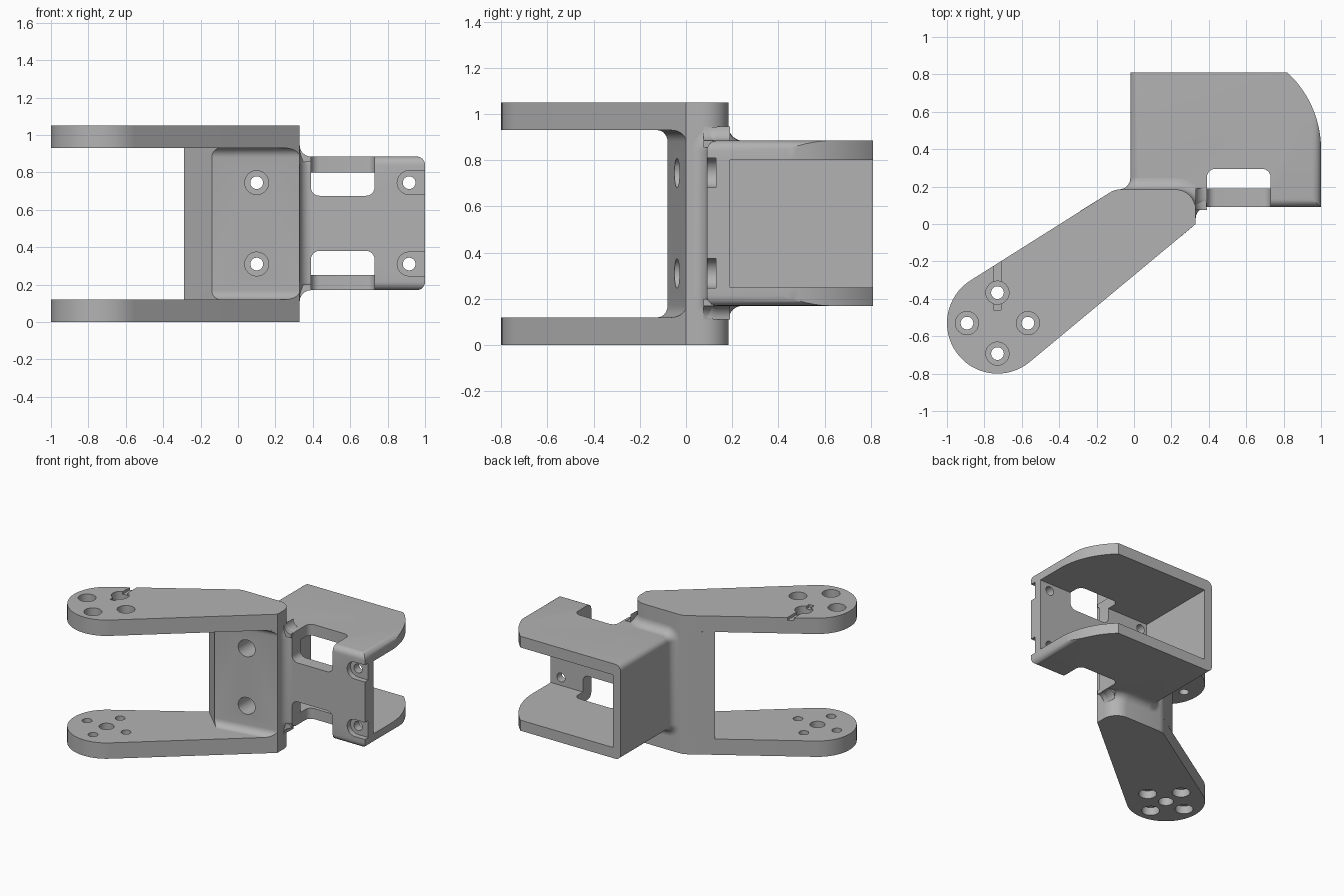
import bpy, bmesh
from math import sin, cos, pi, radians, sqrt
from mathutils import Vector

if "Cube" in bpy.data.objects:
    bpy.data.objects.remove(bpy.data.objects["Cube"])

grey = bpy.data.materials.new("light_grey")
grey.use_nodes = True
colour = (0.45, 0.45, 0.45, 1)
grey.diffuse_color = colour
grey.node_tree.nodes["Principled BSDF"].inputs["Base Color"].default_value = colour

TOP = 1.05       # overall height
ARM = 0.12       # arm thickness
COVE = 0.06      # fillet between fork and box
BOX_LOW, BOX_HIGH = 0.17, 0.885


def finish(name, bm):
    bmesh.ops.recalc_face_normals(bm, faces=bm.faces)
    mesh = bpy.data.meshes.new(name)
    bm.to_mesh(mesh)
    bm.free()
    mesh.materials.append(grey)
    ob = bpy.data.objects.new(name, mesh)
    bpy.context.collection.objects.link(ob)
    return ob


def loft(name, rings):
    bm = bmesh.new()
    loops = [[bm.verts.new(p) for p in ring] for ring in rings]
    n = len(loops[0])
    for a, b in zip(loops, loops[1:]):
        for i in range(n):
            j = (i + 1) % n
            bm.faces.new((a[i], a[j], b[j], b[i]))
    bm.faces.new(loops[0])
    bm.faces.new(loops[-1])
    return finish(name, bm)


def prism(name, outline, z0, z1):
    return loft(name, [[(x, y, z) for x, y in outline] for z in (z0, z1)])


def arc(cx, cy, r, a0, a1, n=8):
    steps = [radians(a0 + (a1 - a0) * i / n) for i in range(n + 1)]
    return [(cx + r * cos(a), cy + r * sin(a)) for a in steps]


def block(name, lo, hi, round_edge=None, r=0.045):
    """Box whose edges are rounded where round_edge(midpoint, direction) holds."""
    bm = bmesh.new()
    bmesh.ops.create_cube(bm, size=1)
    lo, hi = Vector(lo), Vector(hi)
    for v in bm.verts:
        v.co = Vector([(a + b) / 2 + c * (b - a) for a, b, c in zip(lo, hi, v.co)])
    if round_edge:
        picked = []
        for e in bm.edges:
            a, b = e.verts[0].co, e.verts[1].co
            if round_edge((a + b) / 2, (b - a).normalized()):
                picked.append(e)
        bmesh.ops.bevel(bm, geom=picked, offset=r, segments=6, profile=0.5, affect='EDGES')
    return finish(name, bm)


def drill_y(x, z, r, y0, y1):
    return loft("drill", [[(px, y, pz) for px, pz in arc(x, z, r, 0, 345, 23)] for y in (y0, y1)])


def drill_z(x, y, r, z0, z1):
    return prism("drill", arc(x, y, r, 0, 345, 23), z0, z1)


def cut(targets, cutters):
    for ob in targets:
        for c in cutters:
            m = ob.modifiers.new("cut", 'BOOLEAN')
            m.operation, m.solver, m.object = 'DIFFERENCE', 'EXACT', c
            bpy.context.view_layer.objects.active = ob
            bpy.ops.object.modifier_apply(modifier=m.name)
    for c in cutters:
        bpy.data.objects.remove(c)


def flare(t, r):
    """Offset of a concave quarter fillet at height t above its base."""
    t = min(max(t, 0), r)
    return r - sqrt(max(r * r - (r - t) ** 2, 0))


# Fork arms
hub_x, hub_y, hub_r = -0.73, -0.53, 0.27
back_edge = arc(0.22, 0.075, 0.11, 0, 90) + [(-0.075, 0.185), (-0.10, 0.182), (-0.12, 0.174)]
arm_outline = [(0.33, 0)] + back_edge + arc(hub_x, hub_y, hub_r, 122.5, 310, 32)
lower_arm = prism("lower_arm", arm_outline, 0, ARM)
upper_arm = prism("upper_arm", arm_outline, TOP - ARM, TOP)
parts = [lower_arm, upper_arm]

# Screw holes with counterbores on the outer sides
for arm, outer, inner in ((lower_arm, 0, ARM), (upper_arm, TOP, TOP - ARM)):
    out = -1 if outer == 0 else 1
    cutters = []
    for k in range(4):
        x, y = hub_x + 0.163 * cos(k * pi / 2), hub_y + 0.163 * sin(k * pi / 2)
        cutters.append(drill_z(x, y, 0.034, -0.1, TOP + 0.1))
        cutters.append(drill_z(x, y, 0.062, outer + out * 0.1, outer - out * 0.06))
    cut([arm], cutters)
cut([lower_arm], [drill_z(hub_x, hub_y, 0.052, -0.1, 0.3)])
cut([upper_arm], [block("groove", (-0.75, -0.46, TOP - 0.02), (-0.71, -0.1, TOP + 0.1))])

# Web between the arms, flaring into them
rings = []
web_r = 0.05
levels = [web_r * (1 - cos(i * pi / 14)) for i in range(8)]
for z, t in [(ARM + t, t) for t in levels] + [(TOP - ARM - t, t) for t in reversed(levels)]:
    d = flare(t, web_r)
    corner = (0.33 - 1.51 * d, -1.27 * d)
    toe = (-0.14 + 0.89 * d, -0.08 - 0.86 * d)
    outline = [(0.33, 0)] + back_edge + [(-0.29, 0.068), (-0.21, -0.01), toe, corner]
    rings.append([(x, y, z) for x, y in outline])
web = loft("web", rings)
parts.append(web)

# Open box: top, bottom, side and front walls
box = block("box", (-0.02, 0.09, BOX_LOW), (1, 0.81, BOX_HIGH),
            lambda m, d: abs(d.y) > 0.9 or (abs(d.x) > 0.9 and m.y < 0.1))
parts.append(box)
round_end = arc(0.443, 0.4, 0.557, -1, 47.5, 20) + [(0.82, 1), (1.2, 1), (1.2, 0.39)]
cutters = [block("cavity", (0.045, 0.19, 0.25), (1.2, 1, 0.80)),
           prism("end_cutter", round_end, -0.1, 1.2)]
for z0, z1, floor in ((0.675, 1.1, 0.675), (-0.05, 0.38, 0.38)):
    cutters.append(block("slot", (0.39, -0.1, z0), (0.73, 0.295, z1),
                         lambda m, d: (abs(d.z) > 0.9 and m.y > 0.2)
                         or (abs(d.y) > 0.9 and abs(m.z - floor) < 0.01)))
cut([box], cutters)

# Screw holes in the web and the box front
for z in (0.31, 0.745):
    cut([web, box], [drill_y(0.1, z, 0.034, -0.3, 0.24), drill_y(0.1, z, 0.064, -0.3, 0.13)])
    cut([box], [drill_y(0.915, z, 0.034, -0.3, 0.24), drill_y(0.915, z, 0.064, 0, 0.13),
                block("recess", (0.915, 0, z - 0.064), (1.1, 0.13, z + 0.064))])


# Fillets joining fork and box
def half_round(a0, a1, b0, b1, r):
    return arc(a0 + r, b0 + r, r, 270, 180) + arc(a0 + r, b1 - r, r, 180, 90) + [(a1, b1), (a1, b0)]


steps = [COVE * (1 - cos(i * pi / 16)) for i in range(9)]
side_rings, front_rings = [], []
for t in steps:
    e = flare(t, COVE)
    low, high, r = BOX_LOW - e, BOX_HIGH + e, 0.045 + e
    side_rings.append([(x, 0.185 + t, z) for x, z in half_round(-0.02 - e, 0.03, low, high, r)])
    front_rings.append([(0.33 + t, y, z) for y, z in half_round(0.09 - e, 0.19, low, high, r)])
parts.append(loft("side_fillet", side_rings))
parts.append(loft("front_fillet", front_rings))
for name, base, sign in (("upper_fillet", BOX_HIGH, 1), ("lower_fillet", BOX_LOW, -1)):
    rings = []
    for t in [-0.03] + steps:
        d = flare(t, COVE)
        outline = arc(0.22, 0.075, 0.11 + d, 0, 90) + [(0.03, 0.185 + d), (0.03, 0.075)]
        rings.append([(x, y, base + sign * t) for x, y in outline])
    parts.append(loft(name, rings))

# Smooth shading with sharp edges kept
bpy.ops.object.select_all(action='DESELECT')
for ob in parts:
    ob.select_set(True)
bpy.context.view_layer.objects.active = box
bpy.ops.object.shade_smooth_by_angle(angle=radians(30))
